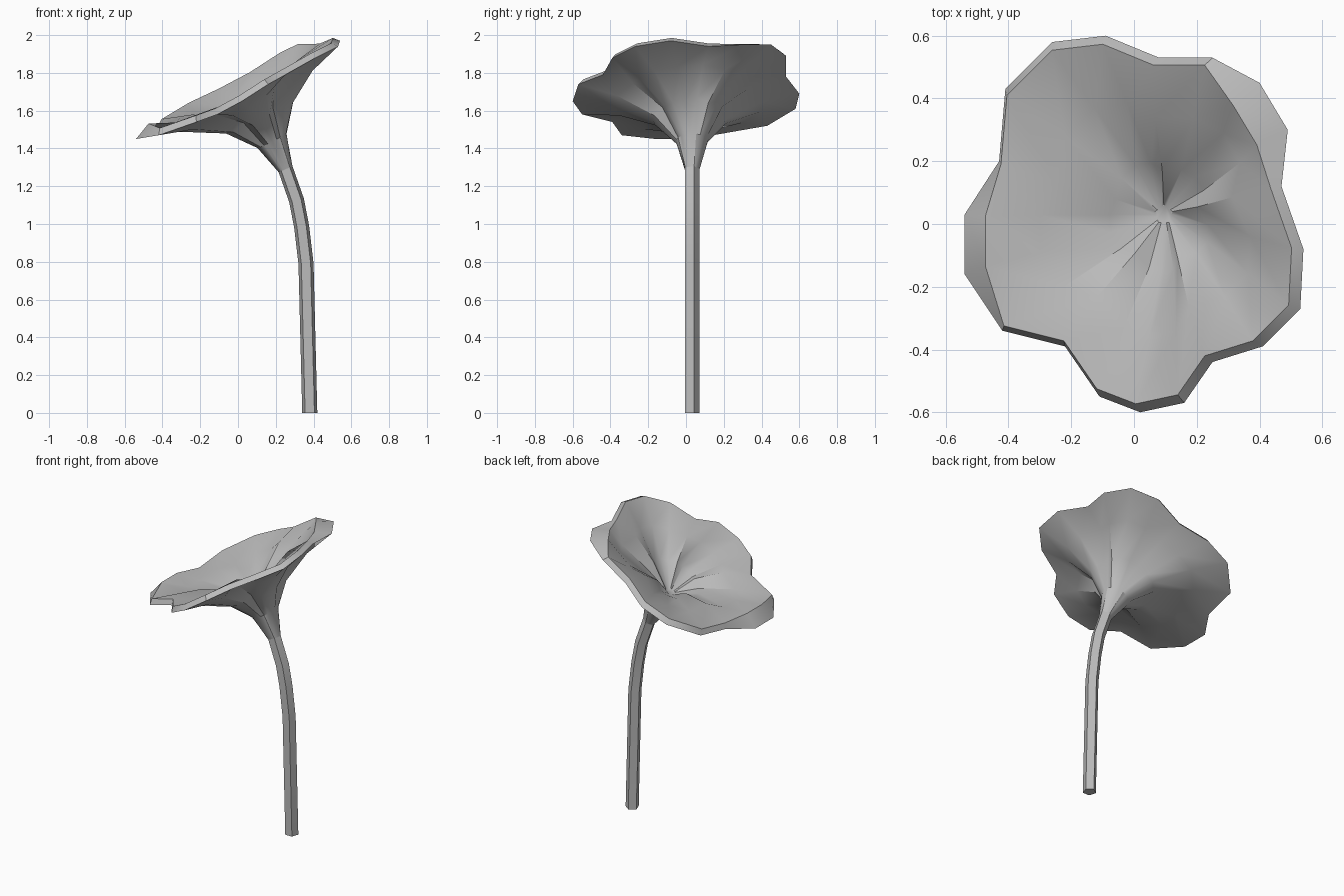
import bpy, bmesh, math
from mathutils import Vector

cube = bpy.data.objects.get("Cube")
if cube:
    bpy.data.objects.remove(cube)

grey = bpy.data.materials.new("plain grey")
grey.use_nodes = True
grey.diffuse_color = (0.5, 0.5, 0.5, 1)
grey.node_tree.nodes["Principled BSDF"].inputs["Base Color"].default_value = (0.5, 0.5, 0.5, 1)

SIDES, STEPS = 5, 4          # five petals, four rim segments each
COUNT = SIDES * STEPS
AXIS = Vector((-0.445, 0, 0.895))

# Petal rim, counter-clockwise; every fourth point is a notch
RIM = [Vector(p) for p in (
    (.47, .12, 1.94), (.49, .30, 1.95), (.40, .45, 1.95), (.25, .53, 1.89),
    (.08, .53, 1.78), (-.09, .60, 1.69), (-.26, .58, 1.61), (-.41, .43, 1.52),
    (-.43, .20, 1.48), (-.54, .03, 1.45), (-.54, -.16, 1.45), (-.42, -.34, 1.47),
    (-.22, -.39, 1.54), (-.11, -.55, 1.58), (.02, -.60, 1.65), (.16, -.57, 1.74),
    (.25, -.44, 1.79), (.41, -.39, 1.88), (.53, -.27, 1.94), (.54, -.08, 1.97))]
RIM_CENTRE = Vector((0, 0, 1.71))


def pentagon(centre, radius, tilt, count=SIDES):
    """Five-sided ring, tilted about y, with its sides cut into equal steps."""
    t = math.radians(tilt)
    u, v = Vector((math.cos(t), 0, math.sin(t))), Vector((0, 1, 0))
    angles = [math.radians(18 + 72 * k) for k in range(SIDES)]
    corners = [Vector(centre) + radius * (u * math.cos(a) + v * math.sin(a)) for a in angles]
    n = count // SIDES
    return [corners[k // n].lerp(corners[(k // n + 1) % SIDES], k % n / n) for k in range(count)]


def petal_ring(centre, scale, lift=0.0, fold=0.0):
    """Scaled rim; fold raises the creases that run to the notches."""
    return [Vector(centre) + (p - RIM_CENTRE) * scale
            + AXIS * (lift + (fold if k % STEPS == 0 else 0))
            for k, p in enumerate(RIM)]


def mix(a, b, f):
    return [p.lerp(q, f) for p, q in zip(a, b)]


def loft(name, rings, cap_start=False, cap_end=False):
    bm = bmesh.new()
    loops = [[bm.verts.new(p) for p in ring] for ring in rings]
    for a, b in zip(loops, loops[1:]):
        for k in range(len(a)):
            j = (k + 1) % len(a)
            bm.faces.new((a[k], a[j], b[j], b[k]))
    if cap_start:
        bm.faces.new(loops[0][::-1])
    if cap_end:
        bm.faces.new(loops[-1])
    mesh = bpy.data.meshes.new(name)
    bm.to_mesh(mesh)
    bm.free()
    mesh.materials.append(grey)
    obj = bpy.data.objects.new(name, mesh)
    bpy.context.collection.objects.link(obj)
    bpy.ops.object.select_all(action='DESELECT')
    obj.select_set(True)
    bpy.context.view_layer.objects.active = obj
    bpy.ops.object.shade_smooth_by_angle(angle=math.radians(35))
    return obj


# Bent stem: x, z, tilt of each ring
STEM = ((.38, 0, 0), (.36, .79, 3), (.337, .985, 8), (.31, 1.125, 15), (.252, 1.29, 24))
loft("stem", [pentagon((x, .03, z), .042, t) for x, z, t in STEM], cap_start=True)

# Blossom: outer trumpet, rim lip, then back down the inside to the throat
neck = pentagon((.252, .03, 1.29), .042, 24, COUNT)
collar = mix(pentagon((.18, .03, 1.44), .095, 26, COUNT),
             petal_ring((.18, .03, 1.44), .15), .5)
flare = petal_ring((.115, .02, 1.565), .33, fold=.03)
bowl = petal_ring((.045, .01, 1.66), .66, fold=.035)
lip = petal_ring(RIM_CENTRE, .955, lift=.03)
# Two petals have a wide rolled edge
wide = petal_ring(RIM_CENTRE, .84, lift=.045)
for k in (1, 2, 9, 10):
    lip[k] = wide[k]
inner_bowl = petal_ring((.035, .01, 1.69), .62, fold=.035)
inner_flare = petal_ring((.08, .02, 1.615), .29, fold=.03)
throat = pentagon((.095, .03, 1.53), .032, 24, COUNT)
loft("blossom", [neck, collar, flare, bowl, RIM, lip, inner_bowl, inner_flare, throat],
     cap_end=True)
